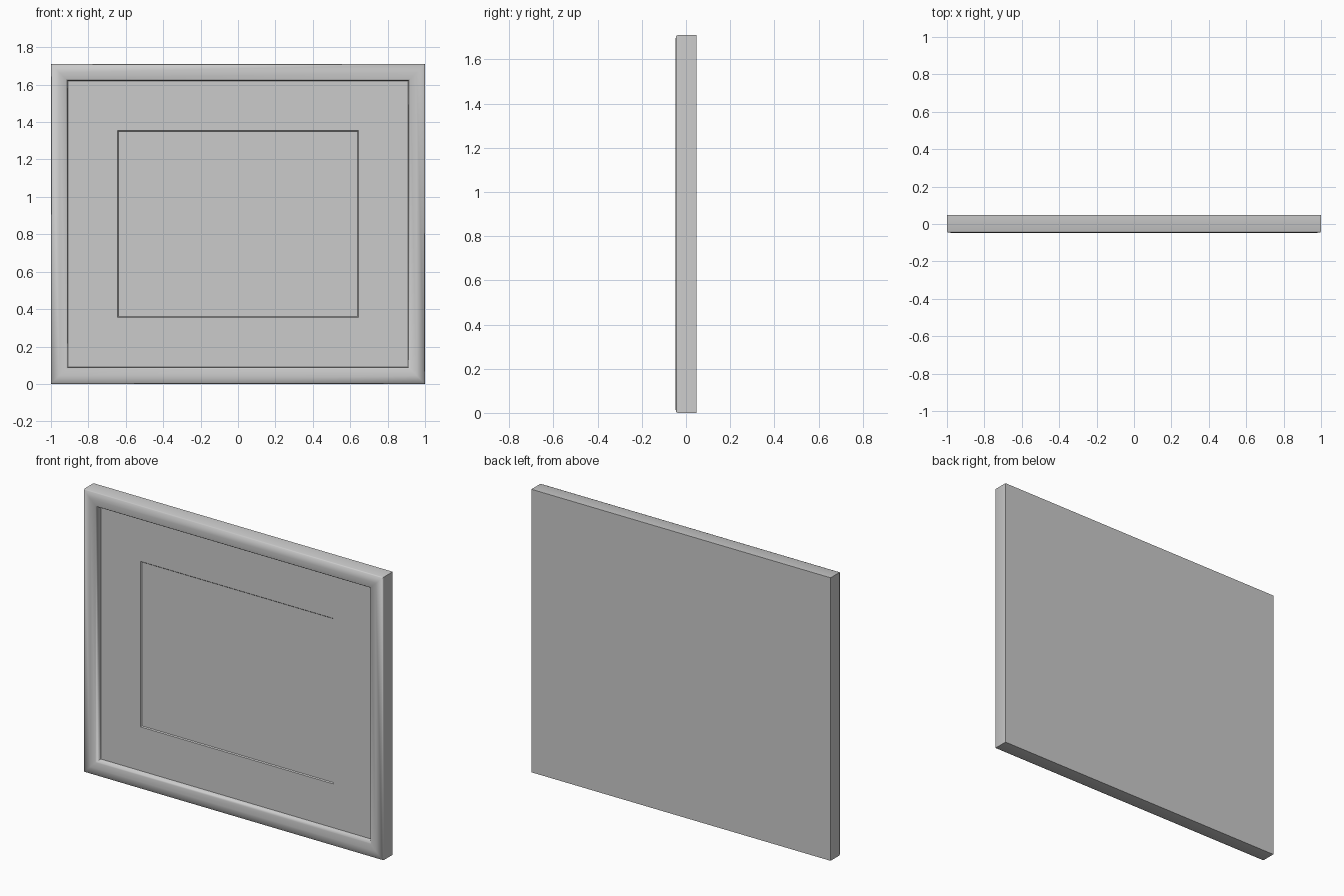
import bpy, bmesh, math

if "Cube" in bpy.data.objects:
    bpy.data.objects.remove(bpy.data.objects["Cube"], do_unlink=True)

WIDTH, HEIGHT, BACK = 2.0, 1.71, 0.048

grey = bpy.data.materials.new("plain grey")
grey.use_nodes = True
colour = (0.6, 0.6, 0.6, 1)
grey.diffuse_color = colour
grey.node_tree.nodes["Principled BSDF"].inputs["Base Color"].default_value = colour


def rect_object(name, profile, cap_start=False, cap_end=False):
    """Sweep (inset from outer edge, y) points around the rectangle."""
    bm = bmesh.new()
    rings = []
    for inset, y in profile:
        x, z0, z1 = WIDTH / 2 - inset, inset, HEIGHT - inset
        corners = ((-x, z0), (x, z0), (x, z1), (-x, z1))
        rings.append([bm.verts.new((cx, y, cz)) for cx, cz in corners])
    for a, b in zip(rings, rings[1:]):
        for i in range(4):
            j = (i + 1) % 4
            bm.faces.new((a[i], a[j], b[j], b[i]))
    if cap_start:
        bm.faces.new(rings[0][::-1])
    if cap_end:
        bm.faces.new(rings[-1])
    mesh = bpy.data.meshes.new(name)
    bm.to_mesh(mesh)
    bm.free()
    mesh.materials.append(grey)
    obj = bpy.data.objects.new(name, mesh)
    bpy.context.collection.objects.link(obj)
    return obj


# Mitred moulding with a softened front edge and a flat closed back
frame = rect_object("frame", [
    (0, BACK), (0, -0.038), (0.004, -0.046), (0.045, -0.048),
    (0.08, -0.046), (0.087, -0.038), (0.09, -0.008)], cap_start=True)

# Mat board with a bevelled window
rect_object("mat_board", [(0.087, -0.01), (0.355, -0.01), (0.36, -0.004)])

# Picture panel behind the window
rect_object("picture_panel", [(0.35, -0.004)], cap_end=True)

# Smooth the moulding but keep its mitres and back edges crisp
bpy.ops.object.select_all(action="DESELECT")
frame.select_set(True)
bpy.context.view_layer.objects.active = frame
bpy.ops.object.shade_smooth_by_angle(angle=math.radians(70))
